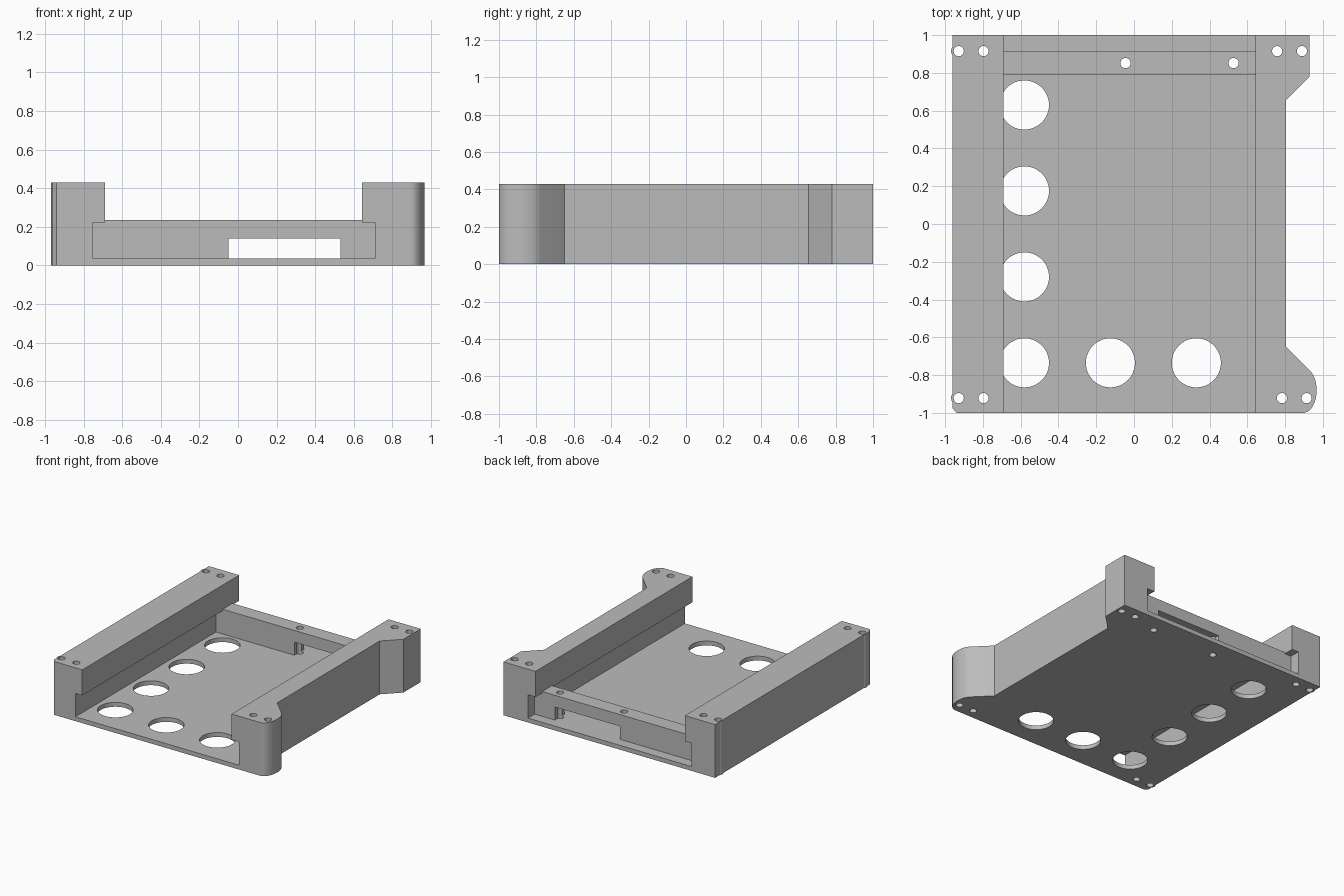
import bpy
import bmesh
from math import cos, sin, radians

cube = bpy.data.objects.get("Cube")
if cube:
    bpy.data.objects.remove(cube, do_unlink=True)

HEIGHT, FLOOR, SLOT_TOP = 0.43, 0.035, 0.223

grey = bpy.data.materials.new("light grey plastic")
grey.use_nodes = True
grey.diffuse_color = (0.5, 0.5, 0.5, 1)
grey.node_tree.nodes["Principled BSDF"].inputs["Base Color"].default_value = (0.5, 0.5, 0.5, 1)


def arc(cx, cy, rx, ry, start, end, steps):
    angles = [radians(start + (end - start) * i / steps) for i in range(steps + 1)]
    return [(cx + rx * cos(a), cy + ry * sin(a)) for a in angles]


def prism(name, outline, z0, z1):
    """Extrude a flat outline between two heights."""
    bm = bmesh.new()
    base = bm.faces.new([bm.verts.new((x, y, z0)) for x, y in outline])
    top = bmesh.ops.extrude_face_region(bm, geom=[base])["geom"]
    verts = [v for v in top if isinstance(v, bmesh.types.BMVert)]
    bmesh.ops.translate(bm, verts=verts, vec=(0, 0, z1 - z0))
    bmesh.ops.recalc_face_normals(bm, faces=bm.faces)
    mesh = bpy.data.meshes.new(name)
    bm.to_mesh(mesh)
    bm.free()
    mesh.materials.append(grey)
    obj = bpy.data.objects.new(name, mesh)
    bpy.context.collection.objects.link(obj)
    return obj


def box(name, x0, x1, y0, y1, z0, z1):
    return prism(name, [(x0, y0), (x1, y0), (x1, y1), (x0, y1)], z0, z1)


def cylinder(name, x, y, r, z0, z1, sides):
    return prism(name, arc(x, y, r, r, 0, 360 - 360 / sides, sides - 1), z0, z1)


def combine(target, tool, operation):
    mod = target.modifiers.new(operation.lower(), "BOOLEAN")
    mod.operation, mod.object, mod.solver = operation, tool, "EXACT"
    bpy.context.view_layer.objects.active = target
    bpy.ops.object.modifier_apply(modifier=mod.name)
    bpy.data.objects.remove(tool, do_unlink=True)


# Body outline: slim left side with two small screw bulges, flared right feet
outline = [(-0.96, 1)]
outline += arc(-0.925, 0.915, 0.043, 0.043, 144.5, 215.5, 8)
outline += arc(-0.925, -0.92, 0.043, 0.043, 144.5, 215.5, 8)
outline += [(-0.96, -0.975), (-0.94, -1)]
outline += arc(0.895, -0.88, 0.072, 0.12, -90, 59, 24)
outline += [(0.805, -0.65), (0.805, 0.655), (0.93, 0.78), (0.93, 1)]
tray = prism("tray_body", outline, 0, HEIGHT)

# Open channel between the rails, undercut by a wider slot
combine(tray, box("channel", -0.69, 0.643, -1.1, 1.1, FLOOR + 0.05, 0.6), "DIFFERENCE")
combine(tray, box("slot", -0.75, 0.71, -1.1, 1.1, FLOOR, SLOT_TOP), "DIFFERENCE")

# Rear crossbar with a low window
bar = box("crossbar", -0.69, 0.643, 0.79, 0.915, FLOOR - 0.02, 0.235)
wings = box("crossbar_ends", -0.77, 0.73, 0.79, 0.915, FLOOR - 0.02, SLOT_TOP + 0.003)
combine(bar, wings, "UNION")
combine(bar, box("window", -0.05, 0.53, 0.7, 1.0, FLOOR, 0.14), "DIFFERENCE")
combine(tray, bar, "UNION")

# Large vents in the floor, in an L shape
vents = [(-0.58, 0.63 - 0.455 * i) for i in range(4)] + [(-0.125, -0.735), (0.33, -0.735)]
for x, y in vents:
    combine(tray, cylinder("vent", x, y, 0.13, -0.1, FLOOR + 0.06, 48), "DIFFERENCE")

# Screw holes through the rails and the crossbar
screws = [(x, 0.915) for x in (-0.928, -0.797, 0.758, 0.889)]
screws += [(x, -0.922) for x in (-0.928, -0.797, 0.783, 0.914)]
screws += [(-0.045, 0.852), (0.527, 0.852)]
for x, y in screws:
    combine(tray, cylinder("screw_hole", x, y, 0.027, -0.1, 0.6, 24), "DIFFERENCE")

# Smooth the curved walls, keep the edges crisp
bpy.ops.object.select_all(action="DESELECT")
tray.select_set(True)
bpy.context.view_layer.objects.active = tray
bpy.ops.object.shade_smooth_by_angle(angle=radians(30))
